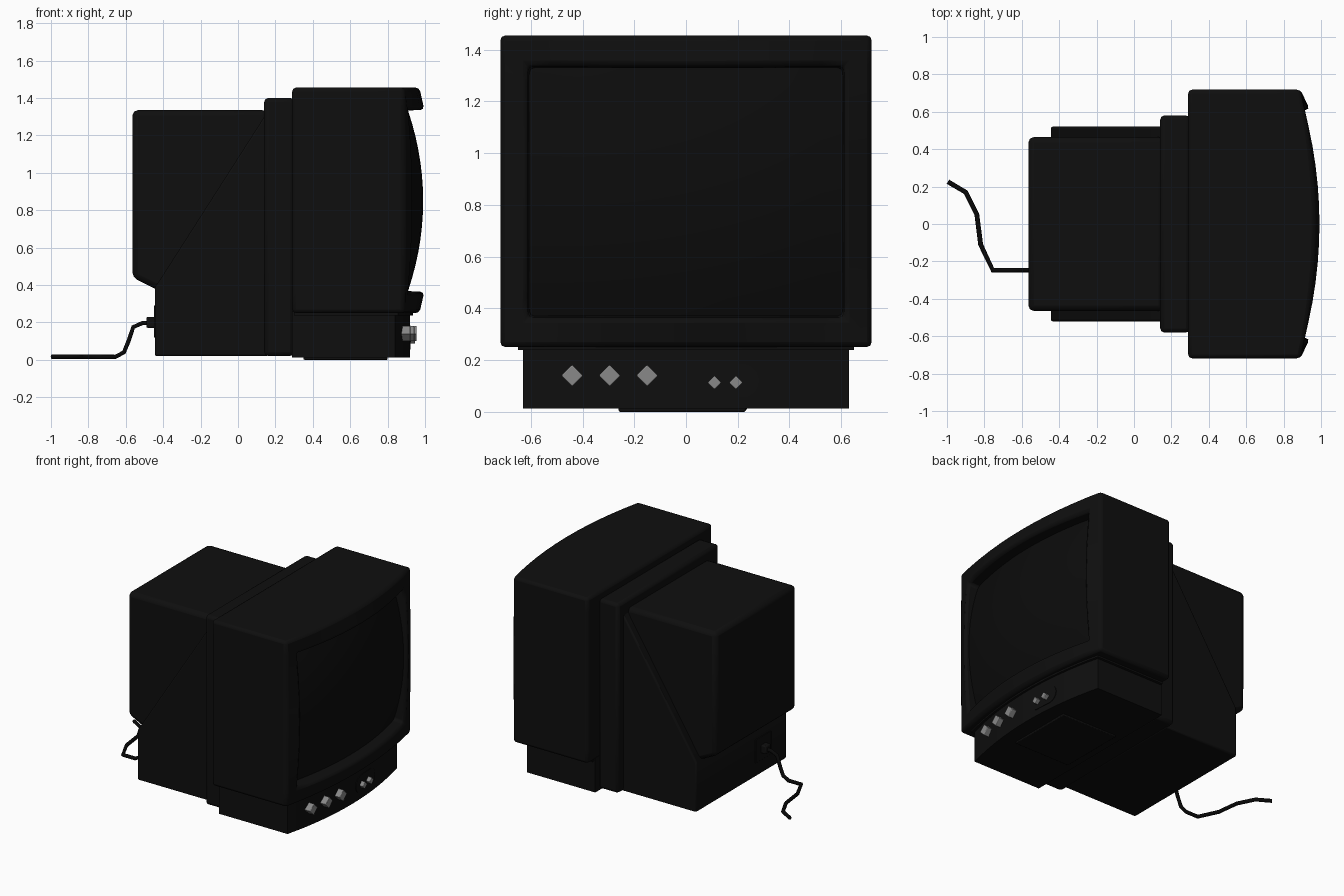
import bpy, bmesh, math
from mathutils import Vector

if "Cube" in bpy.data.objects:
    bpy.data.objects.remove(bpy.data.objects["Cube"])


def material(name, v):
    m = bpy.data.materials.new(name)
    m.diffuse_color = (v, v, v, 1)
    m.use_nodes = True
    m.node_tree.nodes["Principled BSDF"].inputs["Base Color"].default_value = m.diffuse_color
    return m


CASE = material("black_plastic", 0.0045)
GLASS = material("dark_glass", 0.0035)
CORD = material("black_rubber", 0.0025)
KNOB = material("grey_knob", 0.25)


def finish(name, bm, mat, bevel=0.0, segments=2):
    bmesh.ops.recalc_face_normals(bm, faces=bm.faces)
    me = bpy.data.meshes.new(name)
    bm.to_mesh(me)
    bm.free()
    ob = bpy.data.objects.new(name, me)
    bpy.context.collection.objects.link(ob)
    me.materials.append(mat)
    if bevel:
        b = ob.modifiers.new("bevel", 'BEVEL')
        b.width, b.segments, b.limit_method = bevel, segments, 'ANGLE'
        b.angle_limit = math.radians(35)
    bpy.ops.object.select_all(action='DESELECT')
    ob.select_set(True)
    bpy.context.view_layer.objects.active = ob
    bpy.ops.object.shade_smooth_by_angle(angle=math.radians(35))
    return ob


def prism(name, outline, direction, mat=CASE, bevel=0.0):
    """Extrude a 3D outline along a direction."""
    bm = bmesh.new()
    face = bm.faces.new([bm.verts.new(p) for p in outline])
    ext = bmesh.ops.extrude_face_region(bm, geom=[face])["geom"]
    verts = [g for g in ext if isinstance(g, bmesh.types.BMVert)]
    bmesh.ops.translate(bm, verts=verts, vec=direction)
    return finish(name, bm, mat, bevel)


def side_prism(name, profile, y0, y1, bevel=0.0):
    return prism(name, [(x, y0, z) for x, z in profile], (0, y1 - y0, 0), CASE, bevel)


def box(name, x0, x1, y0, y1, z0, z1, bevel=0.0):
    return side_prism(name, [(x0, z0), (x1, z0), (x1, z1), (x0, z1)], y0, y1, bevel)


# Bezel: rectangular rings bridged from the back to the screen opening
N = 12


def ring(hy, z0, z1):
    c = [(-hy, z0), (hy, z0), (hy, z1), (-hy, z1)]
    pts = []
    for i in range(4):
        a, b = Vector(c[i]), Vector(c[(i + 1) % 4])
        pts += [(i, a.lerp(b, k / N)) for k in range(N)]
    return pts


def outer_x(y):
    return 0.97 - 0.08 * (y / 0.718) ** 2


def inner_x(side, y, z):
    if side % 2 == 0:
        return 0.996 - 0.086 * (y / 0.612) ** 2
    return 0.94 - 0.03 * ((z - 0.85) / 0.487) ** 2


outer, inner = ring(0.718, 0.25, 1.455), ring(0.612, 0.363, 1.337)
rings = [
    [(0.29, p.x, p.y) for s, p in outer],
    [(outer_x(p.x), p.x, p.y) for s, p in outer],
    [(inner_x(s, p.x, p.y), p.x, p.y) for s, p in inner],
    [(0.80, p.x * 0.985, 0.85 + (p.y - 0.85) * 0.98) for s, p in inner],
]
bm = bmesh.new()
loops = [[bm.verts.new(p) for p in r] for r in rings]
for a, b in zip(loops, loops[1:]):
    for i in range(4 * N):
        j = (i + 1) % (4 * N)
        bm.faces.new((a[i], a[j], b[j], b[i]))
bm.faces.new(loops[0])
bm.faces.new(loops[-1])
finish("bezel", bm, CASE, 0.02)

# Bulging picture tube face
bm = bmesh.new()
M = 14
grid = [[bm.verts.new((0.99 - 0.08 * (u * u + v * v), 0.606 * u, 0.85 + 0.48 * v))
         for u in [2 * i / M - 1 for i in range(M + 1)]]
        for v in [2 * j / M - 1 for j in range(M + 1)]]
for j in range(M):
    for i in range(M):
        bm.faces.new((grid[j][i], grid[j][i + 1], grid[j + 1][i + 1], grid[j + 1][i]))
bm.normal_update()
finish("screen", bm, GLASS)


# Control base with a bowed front
def base_x(y):
    return 0.92 - 0.08 * (y / 0.63) ** 2


ys = [0.63 * (2 * i / 16 - 1) for i in range(17)]
prism("control_base", [(0.29, -0.63, 0.012)] + [(base_x(y), y, 0.012) for y in ys]
      + [(0.29, 0.63, 0.012)], (0, 0, 0.25))
neck = [(0.30, -0.65, 0.238)] + [(base_x(y) + 0.015, y * 1.03, 0.238) for y in ys] + [(0.30, 0.65, 0.238)]
prism("base_neck", neck, (0, 0, 0.03))
box("foot_plate", 0.35, 0.80, -0.26, 0.23, 0.0, 0.02, 0.005)

# Collar and rear housing
box("collar", 0.14, 0.30, -0.58, 0.58, 0.02, 1.40, 0.022)
side_prism("rear_housing", [(-0.565, 0.44), (-0.445, 0.38), (0.16, 0.38),
                            (0.16, 1.335), (-0.565, 1.335)], -0.465, 0.465, 0.03)
side_prism("rear_wedge", [(-0.445, 0.02), (0.16, 0.02), (0.16, 1.33),
                          (-0.445, 0.385)], -0.52, 0.52, 0.01)

# Power socket on the back
box("socket_plate", -0.45, -0.44, -0.34, -0.16, 0.12, 0.29, 0.003)
box("cord_plug", -0.49, -0.44, -0.28, -0.22, 0.17, 0.23, 0.008)


# Oval switch panel
def stadium(hy, hz, n=8):
    r = hz
    return [(math.copysign(hy - r, math.cos(a)) + r * math.cos(a), r * math.sin(a))
            for a in [math.pi * (2 * k + 1) / (4 * n) for k in range(4 * n)]]


panel = [(base_x(0.16 + y) - 0.02, 0.16 + y, 0.12 + z) for y, z in stadium(0.122, 0.064)]
prism("switch_panel", panel, (0.024, 0, 0))


# Four-sided knobs
def knob(name, y, z, r, length):
    x = base_x(y) - 0.02
    pts = [(x, y + r, z), (x, y, z + r), (x, y - r, z), (x, y, z - r)]
    prism(name, pts, (length, 0, 0), KNOB, 0.004)


for i, y in enumerate((-0.44, -0.295, -0.15)):
    knob(f"dial_{i + 1}", y, 0.14, 0.042, 0.06)
for i, y in enumerate((0.11, 0.193)):
    knob(f"switch_{i + 1}", y, 0.113, 0.027, 0.05)

# Power cord
path = [(-0.44, -0.247, 0.197), (-0.51, -0.247, 0.197), (-0.56, -0.247, 0.175),
        (-0.585, -0.247, 0.10), (-0.61, -0.247, 0.04), (-0.655, -0.247, 0.016),
        (-0.755, -0.247, 0.016), (-0.82, -0.11, 0.016), (-0.84, 0.05, 0.016),
        (-0.90, 0.17, 0.016), (-0.995, 0.226, 0.016)]
cu = bpy.data.curves.new("power_cord", 'CURVE')
cu.dimensions = '3D'
cu.bevel_depth, cu.bevel_resolution, cu.use_fill_caps = 0.013, 1, True
sp = cu.splines.new('POLY')
sp.points.add(len(path) - 1)
for pt, co in zip(sp.points, path):
    pt.co = (*co, 1)
cu.materials.append(CORD)
bpy.context.collection.objects.link(bpy.data.objects.new("power_cord", cu))
